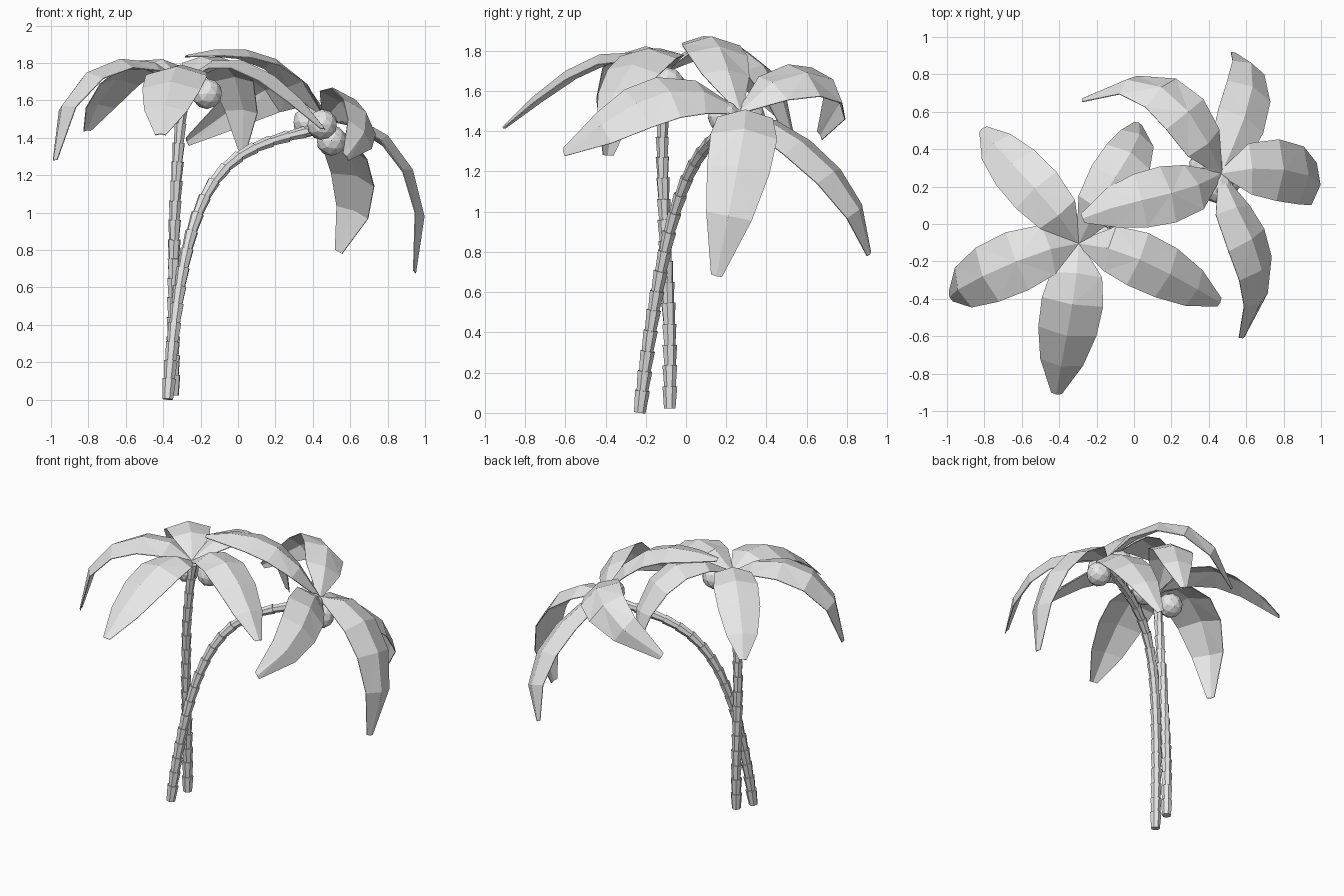
import bpy
import bmesh
import math
from mathutils import Vector, Matrix
from mathutils.geometry import interpolate_bezier

if "Cube" in bpy.data.objects:
    bpy.data.objects.remove(bpy.data.objects["Cube"])

# One plain material for the whole model
grey = bpy.data.materials.new("plain_grey")
grey.use_nodes = True
colour = (0.8, 0.8, 0.8, 1.0)
grey.diffuse_color = colour
grey.node_tree.nodes["Principled BSDF"].inputs["Base Color"].default_value = colour

UP = Vector((0, 0, 1))


def finish(bm, name):
    """Turn a bmesh into a flat shaded object."""
    mesh = bpy.data.meshes.new(name)
    bm.to_mesh(mesh)
    bm.free()
    mesh.materials.append(grey)
    obj = bpy.data.objects.new(name, mesh)
    bpy.context.collection.objects.link(obj)
    return obj


def even_points(path, count):
    """Pick evenly spaced points along a dense path."""
    lengths = [0.0]
    for a, b in zip(path, path[1:]):
        lengths.append(lengths[-1] + (b - a).length)
    picked = []
    for i in range(count + 1):
        target = lengths[-1] * i / count
        nearest = min(range(len(path)), key=lambda k: abs(lengths[k] - target))
        picked.append(path[nearest])
    return picked


def make_trunk(name, start, handle_a, handle_b, end, rings):
    """Stack flared, slightly shrinking ring segments along a curve."""
    knots = [Vector(p) for p in (start, handle_a, handle_b, end)]
    points = even_points(interpolate_bezier(*knots, 400), rings)
    bm = bmesh.new()
    for i, (a, b) in enumerate(zip(points, points[1:])):
        axis = b - a
        radius = 0.038 - 0.006 * i / rings
        place = Matrix.Translation((a + b) / 2) @ axis.to_track_quat("Z", "Y").to_matrix().to_4x4()
        bmesh.ops.create_cone(
            bm, cap_ends=True, segments=7, radius1=radius * 0.78, radius2=radius,
            depth=axis.length * 1.06, matrix=place)
    return finish(bm, name)


def through(points, t):
    """Smooth cubic passing through four points."""
    stops = (0, 0.4, 0.8, 1)
    result = Vector((0, 0, 0))
    for i, point in enumerate(points):
        weight = 1.0
        for j, stop in enumerate(stops):
            if j != i:
                weight *= (t - stop) / (stops[i] - stop)
        result += point * weight
    return result


# Half width of a frond at even steps from root to tip
OUTLINE = (0.1, 0.83, 1.0, 0.95, 0.7, 0.17)


def make_frond(name, root, middle, outer, tip, half_width, roll=0):
    """A leaf folded along its spine, sweeping from the root to the tip."""
    points = [Vector(p) for p in (root, middle, outer, tip)]
    bm = bmesh.new()
    rows = []
    steps = len(OUTLINE) - 1
    for i, share in enumerate(OUTLINE):
        t = i / steps
        spine = through(points, t)
        tangent = (through(points, t + 0.02) - through(points, t - 0.02)).normalized()
        # Heading away from the root keeps the blade level where the tip curls under
        heading = through(points, max(t, 0.1)) - points[0]
        side = heading.cross(UP)
        side = (side - tangent * side.dot(tangent)).normalized()
        side.rotate(Matrix.Rotation(math.radians(roll), 3, tangent))
        normal = side.cross(tangent)
        width = half_width * share
        drop = normal * width * 0.3
        rows.append([bm.verts.new(spine + offset) for offset in
                     (-side * width - drop, Vector((0, 0, 0)), side * width - drop)])
    for near, far in zip(rows, rows[1:]):
        for k in range(2):
            bm.faces.new((near[k], near[k + 1], far[k + 1], far[k]))
    # Split the bent panels so that each facet is flat
    bmesh.ops.triangulate(bm, faces=bm.faces[:])
    obj = finish(bm, name)
    skin = obj.modifiers.new("leaf_thickness", "SOLIDIFY")
    skin.thickness = 0.005
    skin.offset = 0
    return obj


def make_coconut(name, centre):
    bm = bmesh.new()
    bmesh.ops.create_icosphere(bm, subdivisions=2, radius=0.082,
                               matrix=Matrix.Translation(centre))
    return finish(bm, name)


# Trunks
make_trunk("upright_trunk", (-0.345, -0.08, 0.025), (-0.345, -0.07, 0.6),
           (-0.355, -0.14, 1.1), (-0.285, -0.11, 1.68), 16)
make_trunk("bent_trunk", (-0.375, -0.23, 0.005), (-0.28, -0.08, 1.28),
           (-0.1, 0.08, 1.33), (0.45, 0.26, 1.45), 19)

# Fronds of the upright tree: middle, outer, tip, half width, roll
upright_crown = (-0.295, -0.105, 1.7)
upright_fronds = {
    "back_right": ((-0.53, 0.19, 1.81), (-0.75, 0.43, 1.58), (-0.81, 0.51, 1.44), 0.145, 0),
    "right": ((-0.63, -0.2, 1.82), (-0.94, -0.35, 1.57), (-0.985, -0.39, 1.28), 0.165, 0),
    "front": ((-0.33, -0.43, 1.78), (-0.39, -0.76, 1.57), (-0.415, -0.91, 1.42), 0.165, 0),
    "front_left": ((0.03, -0.19, 1.81), (0.34, -0.35, 1.6), (0.46, -0.42, 1.45), 0.15, 0),
    "back_left": ((-0.1, 0.25, 1.83), (0.03, 0.48, 1.55), (0.025, 0.54, 1.33), 0.14, 0),
}

# Fronds of the bent tree
bent_crown = (0.465, 0.27, 1.5)
bent_fronds = {
    "back": ((0.59, 0.57, 1.35), (0.625, 0.86, 1.01), (0.54, 0.915, 0.79), 0.14, 15),
    "left": ((0.8, 0.29, 1.41), (0.995, 0.21, 0.98), (0.95, 0.15, 0.68), 0.165, 0),
    "front": ((0.63, -0.08, 1.6), (0.675, -0.42, 1.43), (0.58, -0.61, 1.3), 0.15, -42),
    "right": ((0.2, 0.165, 1.82), (-0.12, 0.085, 1.87), (-0.275, 0.03, 1.84), 0.155, 0),
    "back_right": ((0.29, 0.6, 1.69), (-0.04, 0.77, 1.55), (-0.275, 0.67, 1.38), 0.15, 32),
}

for tree, crown, fronds in (("upright", upright_crown, upright_fronds),
                            ("bent", bent_crown, bent_fronds)):
    for place, shape in fronds.items():
        make_frond(f"{tree}_{place}_frond", crown, *shape)

# Coconuts tucked under the crowns
coconuts = {
    "upright_left": (-0.165, -0.09, 1.635),
    "upright_right": (-0.36, -0.06, 1.6),
    "bent_front": (0.45, 0.19, 1.47),
    "bent_low": (0.5, 0.24, 1.385),
    "bent_back": (0.375, 0.31, 1.485),
}
for place, centre in coconuts.items():
    make_coconut(f"{place}_coconut", centre)
